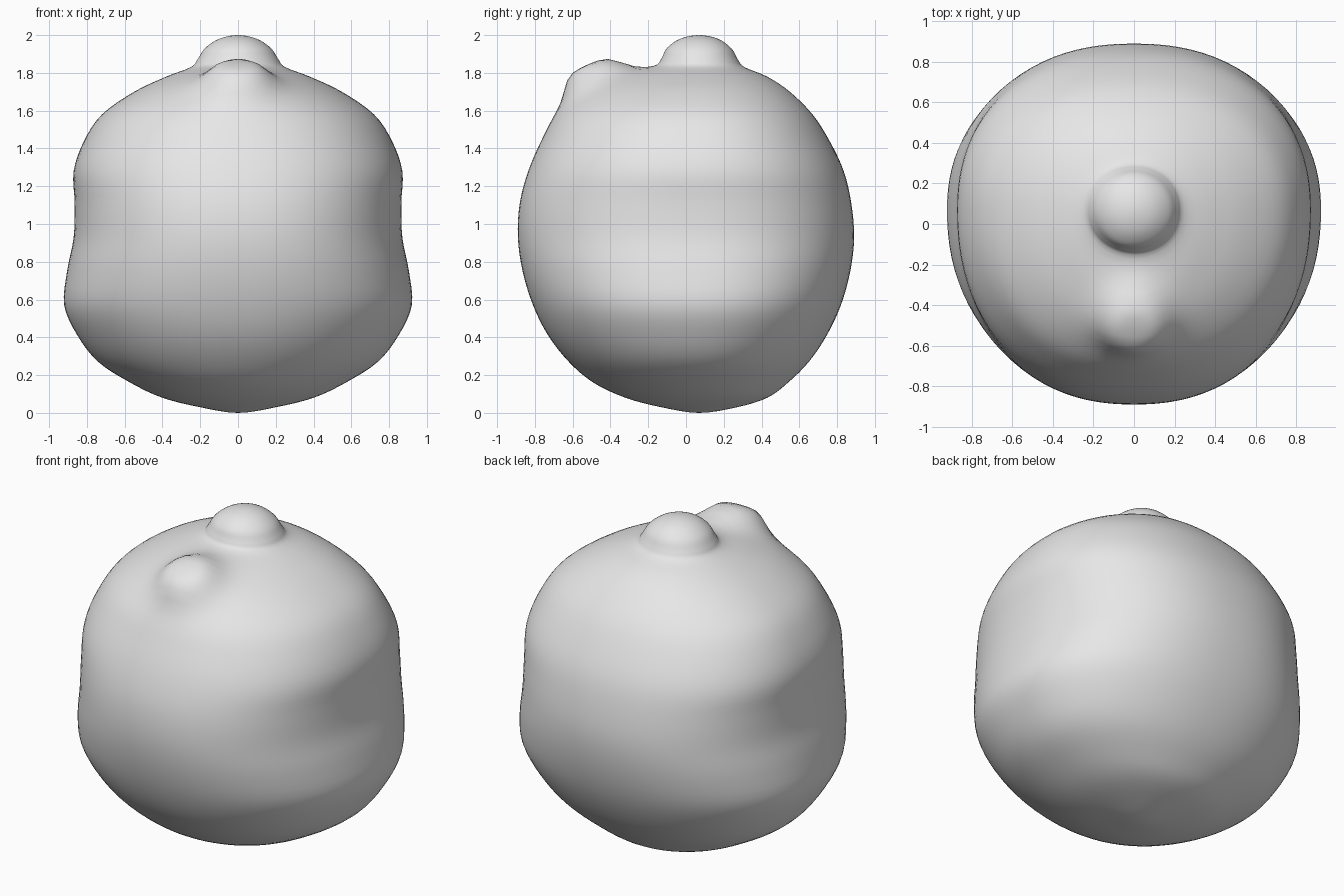
import bpy
import bmesh
from math import sin, cos, pi
from mathutils import Vector

cube = bpy.data.objects.get("Cube")
if cube:
    bpy.data.objects.remove(cube, do_unlink=True)

AXIS_Y = 0.07
SEGMENTS = 96
STEPS = 4

# Body profile with crown knob: height, half width, front y, back y
PROFILE = [
    (0.00, 0.00, 0.07, 0.07),
    (0.03, 0.20, -0.13, 0.27),
    (0.08, 0.40, -0.32, 0.43),
    (0.16, 0.57, -0.49, 0.54),
    (0.27, 0.74, -0.62, 0.65),
    (0.41, 0.85, -0.73, 0.745),
    (0.57, 0.92, -0.81, 0.82),
    (0.75, 0.905, -0.865, 0.87),
    (0.93, 0.87, -0.89, 0.89),
    (1.11, 0.865, -0.88, 0.875),
    (1.28, 0.87, -0.835, 0.835),
    (1.44, 0.815, -0.765, 0.76),
    (1.58, 0.72, -0.68, 0.67),
    (1.70, 0.55, -0.54, 0.55),
    (1.78, 0.38, -0.36, 0.43),
    (1.83, 0.25, -0.17, 0.31),
    (1.87, 0.215, -0.13, 0.275),
    (1.93, 0.175, -0.10, 0.24),
    (1.98, 0.10, -0.03, 0.17),
    (2.00, 0.00, 0.07, 0.07),
]


def spline(points, steps):
    """Smooth curve through all profile rows."""
    rows = [Vector(p) for p in points]
    # Mirror the neighbours past each pole so the ends come out rounded
    first, last = rows[1].copy(), rows[-2].copy()
    for row in (first, last):
        row[1], row[2], row[3] = -row[1], row[3], row[2]
    rows = [first] + rows + [last]
    out = []
    for a, b, c, d in zip(rows, rows[1:], rows[2:], rows[3:]):
        for i in range(steps):
            t = i / steps
            out.append(0.5 * (2 * b + (c - a) * t
                              + (2 * a - 5 * b + 4 * c - d) * t ** 2
                              + (3 * b - a - 3 * c + d) * t ** 3))
    return out[1:]


def ring_point(row, angle):
    """Slightly squared oval with separate front and back depth."""
    z, width, front, back = row
    power = 2 + 0.25 * sin(pi * min(max(z / 2, 0), 1))
    c, s = cos(angle), sin(angle)
    scale = (abs(c) ** power + abs(s) ** power) ** (-1 / power)
    depth = back - AXIS_Y if s > 0 else AXIS_Y - front
    return Vector((width * c * scale, AXIS_Y + depth * s * scale, z))


# Loft the rings
bm = bmesh.new()
rings = [[bm.verts.new(ring_point(row, 2 * pi * k / SEGMENTS))
          for k in range(SEGMENTS)] for row in spline(PROFILE, STEPS)]
bottom = bm.verts.new((0, AXIS_Y, PROFILE[0][0]))
top = bm.verts.new((0, AXIS_Y, PROFILE[-1][0]))
for k in range(SEGMENTS):
    n = (k + 1) % SEGMENTS
    bm.faces.new((bottom, rings[0][n], rings[0][k]))
    bm.faces.new((top, rings[-1][k], rings[-1][n]))
    for low, high in zip(rings, rings[1:]):
        bm.faces.new((low[k], low[n], high[n], high[k]))

# Brow knob pulled out of the upper front
knob = Vector((0, -0.465, 1.735))
pull = Vector((0, -0.5, 0.86))
for v in bm.verts:
    distance = (v.co - knob).length
    v.co += pull * 0.12 / (1 + (distance / 0.18) ** 5)

bmesh.ops.recalc_face_normals(bm, faces=bm.faces[:])
mesh = bpy.data.meshes.new("body")
bm.to_mesh(mesh)
bm.free()
mesh.shade_smooth()

# Plain grey surface
grey = bpy.data.materials.new("plain grey")
grey.use_nodes = True
colour = (0.8, 0.8, 0.8, 1)
grey.diffuse_color = colour
grey.node_tree.nodes["Principled BSDF"].inputs["Base Color"].default_value = colour
mesh.materials.append(grey)

body = bpy.data.objects.new("body", mesh)
bpy.context.collection.objects.link(body)
